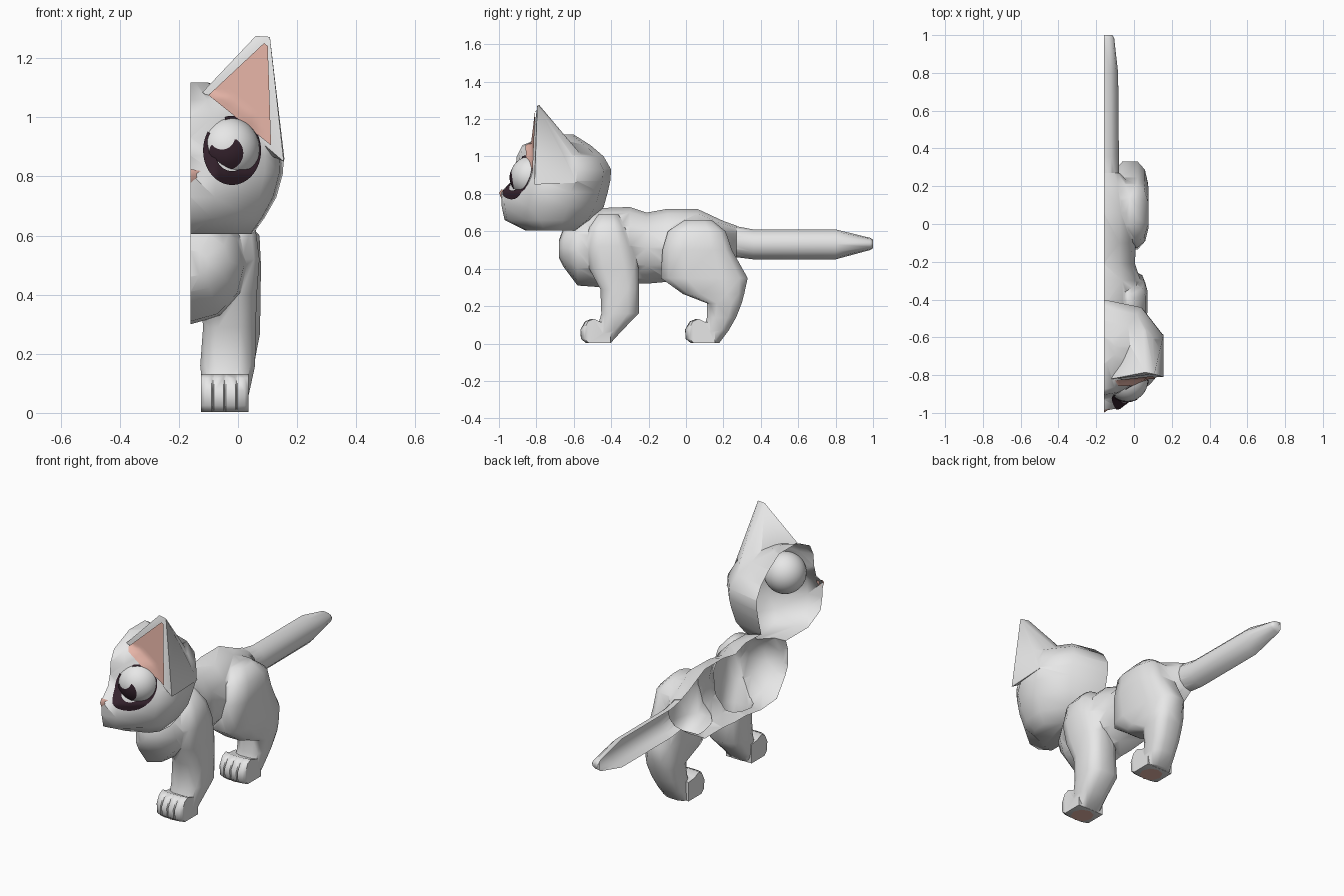
import bpy, bmesh, math
from mathutils import Vector
from mathutils.bvhtree import BVHTree

if "Cube" in bpy.data.objects:
    bpy.data.objects.remove(bpy.data.objects["Cube"])

X0 = -0.16  # open mid-plane of the half animal


def material(name, rgb):
    m = bpy.data.materials.new(name)
    m.diffuse_color = (*rgb, 1)
    m.use_nodes = True
    m.node_tree.nodes["Principled BSDF"].inputs["Base Color"].default_value = m.diffuse_color
    return m


FUR = material("white_fur", (0.8, 0.8, 0.8))
PINK = material("pink_skin", (1.0, 0.58, 0.49))
DARK = material("dark_plum", (0.035, 0.016, 0.026))
EYE = material("eye_white", (0.8, 0.8, 0.8))


def finish(name, bm, mat, angle=50, facing=None):
    """Orient the normals, create the object and shade it."""
    bmesh.ops.recalc_face_normals(bm, faces=bm.faces)
    mid = sum((v.co for v in bm.verts), Vector()) / len(bm.verts)
    if facing:
        out = sum(f.normal.dot(Vector(facing)) * f.calc_area() for f in bm.faces)
    else:
        out = sum(f.normal.dot(f.calc_center_median() - mid) * f.calc_area() for f in bm.faces)
    if out < 0:
        bmesh.ops.reverse_faces(bm, faces=bm.faces)
    me = bpy.data.meshes.new(name)
    bm.to_mesh(me)
    bm.free()
    me.materials.append(mat)
    ob = bpy.data.objects.new(name, me)
    bpy.context.collection.objects.link(ob)
    bpy.ops.object.select_all(action='DESELECT')
    ob.select_set(True)
    bpy.context.view_layer.objects.active = ob
    bpy.ops.object.shade_smooth_by_angle(angle=math.radians(angle))
    return ob


def loft(rings, closed=True):
    """Skin a list of equal-length point rings; closed lofts are capped."""
    bm = bmesh.new()
    rows = [[bm.verts.new(p) for p in r] for r in rings]
    n = len(rows[0])
    for a, b in zip(rows, rows[1:]):
        for i in range(n if closed else n - 1):
            j = (i + 1) % n
            bm.faces.new((a[i], a[j], b[j], b[i]))
    if closed:
        bm.faces.new(rows[0])
        bm.faces.new(rows[-1])
        bmesh.ops.triangulate(bm, faces=bm.faces)
    return bm


def half_rings(stations, extra, n=6):
    """Half ellipses along y: (y, top, bottom, width), run past the mid-plane."""
    return [[(X0 - extra, y, t)]
            + [(X0 + w * math.sin(math.pi * i / n), y,
                (t + b) / 2 + (t - b) / 2 * math.cos(math.pi * i / n)) for i in range(n + 1)]
            + [(X0 - extra, y, b)] for y, t, b, w in stations]


def leg(name, sections):
    """Squarish rings up the leg: (z, front, back, inner, outer)."""
    n, rs = 12, []
    for z, f, b, i, o in sections:
        r = []
        for k in range(n):
            a = 2 * math.pi * (k + 0.5) / n
            cs, sn = [math.copysign(abs(u) ** 0.65, u) for u in (math.cos(a), math.sin(a))]
            r.append(((i + o) / 2 + (o - i) / 2 * cs, (f + b) / 2 + (b - f) / 2 * sn, z))
        rs.append(r)
    return finish(name, loft(rs), FUR)


# Torso and tail
torso = finish("torso", loft(half_rings([
    (-0.68, 0.55, 0.46, 0.06), (-0.655, 0.62, 0.41, 0.13), (-0.58, 0.68, 0.31, 0.18),
    (-0.44, 0.725, 0.30, 0.205), (-0.30, 0.73, 0.32, 0.195), (-0.21, 0.70, 0.32, 0.165),
    (-0.10, 0.72, 0.33, 0.17), (0.06, 0.72, 0.33, 0.18), (0.20, 0.655, 0.41, 0.15),
    (0.27, 0.63, 0.46, 0.085)], 0.02)), FUR)
parts = [finish("tail", loft(half_rings([
    (0.20, 0.64, 0.47, 0.083), (0.36, 0.61, 0.45, 0.08), (0.80, 0.61, 0.45, 0.076),
    (0.985, 0.565, 0.50, 0.055), (1.0, 0.555, 0.51, 0.045)], 0.03)), FUR)]

# Head: horizontal half outlines (z, front, back, width)
rings = []
for z, yf, yb, w in [(0.605, -0.86, -0.57, 0.21), (0.66, -0.97, -0.49, 0.25),
                     (0.73, -0.985, -0.44, 0.29), (0.81, -0.99, -0.418, 0.312),
                     (0.87, -0.93, -0.405, 0.315), (0.93, -0.912, -0.40, 0.305),
                     (1.0, -0.905, -0.44, 0.27), (1.06, -0.875, -0.51, 0.20),
                     (1.117, -0.74, -0.60, 0.06)]:
    d = yb - yf
    rings.append([(X0 - 0.04, yf, z), (X0, yf, z), (X0 + 0.28 * w, yf + 0.03 * d, z),
                  (X0 + 0.8 * w, max(yf + 0.2 * d, -0.845), z),
                  (X0 + 0.96 * w, max(yf + 0.35 * d, -0.78), z),
                  (X0 + w, yf + 0.65 * d, z), (X0 + 0.65 * w, yf + 0.92 * d, z),
                  (X0, yb, z), (X0 - 0.04, yb, z)])
parts.append(finish("head", loft(rings), FUR))

# Ear: faceted cone flowing into the side of the head
bm = bmesh.new()
for p in [(-0.12, -0.82, 1.085), (0.155, -0.81, 0.85), (0.157, -0.585, 0.86), (0.06, -0.54, 0.985),
          (-0.03, -0.62, 1.06), (0.06, -0.785, 1.275), (0.108, -0.795, 1.272),
          (0.0, -0.72, 0.92), (0.135, -0.66, 1.02)]:
    bm.verts.new(p)
bmesh.ops.convex_hull(bm, input=bm.verts)
parts.append(finish("ear", bm, FUR))

# Legs
parts.append(leg("front_leg", [
    (0.004, -0.50, -0.40, -0.115, 0.025), (0.07, -0.48, -0.34, -0.12, 0.04),
    (0.16, -0.455, -0.25, -0.13, 0.06), (0.29, -0.46, -0.25, -0.12, 0.062),
    (0.40, -0.52, -0.25, -0.13, 0.066), (0.52, -0.54, -0.28, -0.13, 0.075),
    (0.62, -0.52, -0.32, -0.13, 0.062), (0.69, -0.47, -0.36, -0.12, 0.0)]))
parts.append(leg("hind_leg", [
    (0.004, 0.07, 0.18, -0.115, 0.025), (0.07, 0.09, 0.23, -0.11, 0.038),
    (0.14, 0.11, 0.27, -0.11, 0.052), (0.215, 0.11, 0.30, -0.11, 0.066),
    (0.265, -0.02, 0.315, -0.12, 0.076), (0.35, -0.14, 0.335, -0.12, 0.078),
    (0.50, -0.13, 0.25, -0.13, 0.08), (0.60, -0.10, 0.215, -0.13, 0.075),
    (0.66, -0.01, 0.14, -0.13, 0.02)]))

# Paws: a side profile swept across x, nicked at the toe grooves; pink pad below
PROFILE = [(0.16, 0.003), (0.03, 0.003), (0.003, 0.025), (0.0, 0.075),
           (0.025, 0.118), (0.06, 0.132), (0.10, 0.115), (0.16, 0.11)]
COLUMNS = [0, 0.08] + [g + s for g in (0.25, 0.5, 0.75) for s in (-0.025, 0, 0.025)] + [0.92, 1]
for name, y0 in (("front", -0.565), ("hind", -0.005)):
    rows = []
    for u in COLUMNS:
        nick = 0.012 if u in (0.25, 0.5, 0.75) else 0
        curve = 0.02 * (2 * u - 1) ** 4
        rows.append([(-0.125 + 0.16 * u,
                      y0 + y + curve * (1 - y / 0.16) + (nick if y < 0.03 and z > 0.02 else 0), z)
                     for y, z in PROFILE])
    parts.append(finish(name + "_paw", loft(rows), FUR))
    bm = bmesh.new()
    bmesh.ops.create_circle(bm, cap_ends=True, segments=8, radius=0.06)
    bmesh.ops.translate(bm, verts=bm.verts, vec=(-0.045, y0 + 0.09, 0.0))
    finish(name + "_pad", bm, PINK, 30, (0, 0, -1))

# Join the fur parts into one skin and open it at the mid-plane
for p in parts:
    mod = torso.modifiers.new(p.name, 'BOOLEAN')
    mod.operation, mod.solver, mod.object = 'UNION', 'EXACT', p
torso_eval = torso.evaluated_get(bpy.context.evaluated_depsgraph_get())
bm = bmesh.new()
bm.from_mesh(torso_eval.to_mesh())
for p in parts + [torso]:
    bpy.data.objects.remove(p)
bmesh.ops.bisect_plane(bm, geom=bm.verts[:] + bm.edges[:] + bm.faces[:], plane_co=(X0, 0, 0),
                       plane_no=(1, 0, 0), clear_inner=True)
for f in bm.faces:
    f.material_index = 0
for e in bm.edges:
    e.smooth = True
skin = BVHTree.FromBMesh(bm)
finish("body", bm, FUR, 58)


def on_surface(tree, x, z, lift):
    """Point lying just in front of a surface."""
    hit = tree.ray_cast(Vector((x, -2, z)), Vector((0, 1, 0)))[0]
    return Vector((x, (hit.y if hit else -0.8) - lift, z))


# Nose: half button at the muzzle tip
bm = bmesh.new()
v = [bm.verts.new(p) for p in [(X0, -0.985, 0.825), (-0.125, -0.975, 0.818), (-0.135, -0.982, 0.795),
                               (X0, -0.988, 0.778), (X0, -1.0, 0.805)]]
for i in range(3):
    bm.faces.new((v[i], v[i + 1], v[4]))
finish("nose", bm, PINK, 60, (0, -1, 0))

# Eyeball
bm = bmesh.new()
bmesh.ops.create_uvsphere(bm, u_segments=32, v_segments=20, radius=0.11)
bmesh.ops.translate(bm, verts=bm.verts, vec=(-0.036, -0.83, 0.892))
ball = BVHTree.FromBMesh(bm)
finish("eyeball", bm, EYE)

# Pupil: crescent plate around a round highlight
px, pz, pr = -0.040, 0.879, 0.058
hx, hz, hr = -0.054, 0.935, 0.044
d, th = math.hypot(hx - px, hz - pz), math.atan2(hz - pz, hx - px)
al = math.acos((pr * pr + d * d - hr * hr) / (2 * pr * d))
be = math.acos((hr * hr + d * d - pr * pr) / (2 * hr * d))
rows = []
for i in range(1, 32):
    t = i / 32
    a, b = th + al + (2 * math.pi - 2 * al) * t, th + math.pi - be + 2 * be * t
    o = Vector((px + pr * math.cos(a), pz + pr * math.sin(a)))
    q = Vector((hx + hr * math.cos(b), hz + hr * math.sin(b)))
    rows.append([on_surface(ball, *o.lerp(q, k / 4), 0.004) for k in range(5)])
finish("pupil", loft(rows, False), DARK, 60, (0, -1, 0))

# Dark eye rim laid on the face, open at the upper inner corner
rows = []
for i in range(49):
    a = math.radians(147 + 318 * i / 48)
    rows.append([on_surface(skin, -0.02 + k * 0.098 * math.cos(a), 0.888 + k * 0.117 * math.sin(a), 0.007)
                 for k in (0.6, 0.7, 0.8, 0.87, 0.94, 1.0)])
finish("eye_rim", loft(rows, False), DARK, 60, (0, -1, 0))

# Pink inside of the ear, laid over the ear front
low_in, low_out, tip = Vector((-0.1, 1.075)), Vector((0.112, 0.905)), Vector((0.1, 1.262))
rows = []
for j in range(17):
    edge = [low_in.lerp(tip, j / 17), low_out.lerp(tip, j / 17)]
    rows.append([on_surface(skin, *edge[0].lerp(edge[1], i / 12), 0.009) for i in range(13)])
finish("ear_inside", loft(rows, False), PINK, 60, (0, -1, 0))
